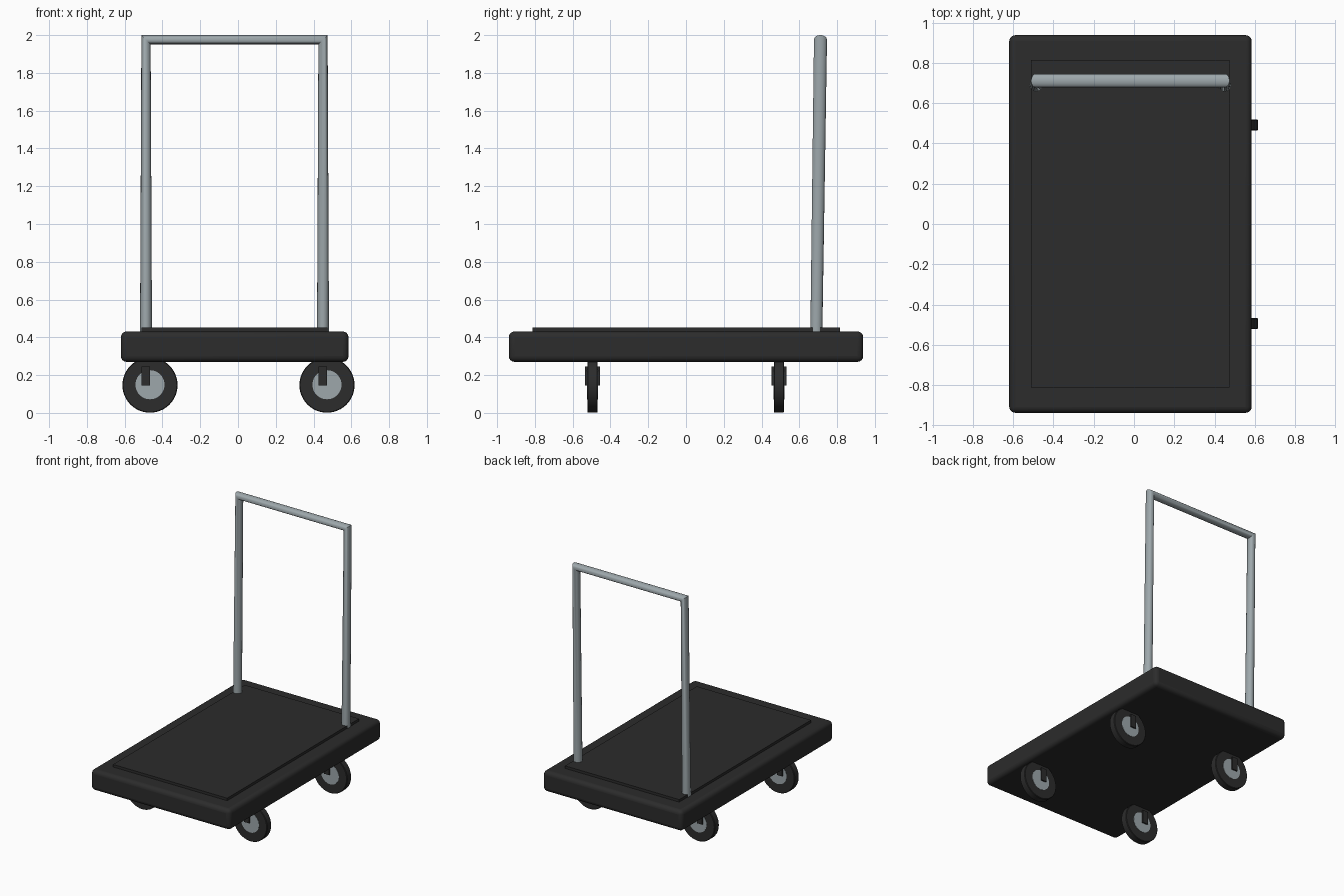
import bpy
import math

if "Cube" in bpy.data.objects:
    bpy.data.objects.remove(bpy.data.objects["Cube"], do_unlink=True)


def material(name, rgb):
    m = bpy.data.materials.new(name)
    m.use_nodes = True
    color = (*rgb, 1)
    m.diffuse_color = color
    m.node_tree.nodes["Principled BSDF"].inputs["Base Color"].default_value = color
    return m


black = material("black plastic", (0.025, 0.025, 0.025))
steel = material("grey steel", (0.34, 0.39, 0.41))


def finish(obj, name, mat, bevel=0, segments=1):
    obj.name = name
    obj.data.materials.append(mat)
    if bevel:
        mod = obj.modifiers.new("rounded edges", "BEVEL")
        mod.width = bevel
        mod.segments = segments
        mod.limit_method = "ANGLE"
    return obj


def box(name, low, high, mat, bevel=0, segments=1):
    centre = [(a + b) / 2 for a, b in zip(low, high)]
    bpy.ops.mesh.primitive_cube_add(size=1, location=centre)
    obj = bpy.context.object
    obj.scale = [b - a for a, b in zip(low, high)]
    bpy.ops.object.transform_apply(location=False, rotation=False, scale=True)
    return finish(obj, name, mat, bevel, segments)


def disc(name, centre, radius, width, mat, bevel=0):
    bpy.ops.mesh.primitive_cylinder_add(vertices=48, radius=radius, depth=width,
                                        location=centre, rotation=(math.pi / 2, 0, 0))
    obj = bpy.context.object
    bpy.ops.object.shade_smooth_by_angle(angle=math.radians(30))
    return finish(obj, name, mat, bevel)


# Deck with rounded edges and a thin mat on top
box("deck", (-0.62, -0.938, 0.27), (0.585, 0.938, 0.431), black, 0.03, 4)
bpy.ops.object.shade_smooth_by_angle(angle=math.radians(30))
box("deck_mat", (-0.512, -0.812, 0.43), (0.475, 0.815, 0.451), black)

# Four wheels, each with a hub and a short bracket beside the axle
for end, y in (("front", -0.495), ("back", 0.492)):
    for side, x in (("right", -0.466), ("left", 0.471)):
        label = f"{end}_{side}"
        disc(f"{label}_tire", (x, y, 0.147), 0.146, 0.054, black, 0.004)
        disc(f"{label}_hub", (x, y, 0.149), 0.077, 0.058, steel)
        box(f"{label}_bracket", (x - 0.045, y - 0.039, 0.146),
            (x, y + 0.039, 0.246), black)

# Push handle: one bent tube leaning slightly back
path = bpy.data.curves.new("handle", "CURVE")
path.dimensions = "3D"
path.bevel_depth = 0.0345
path.bevel_resolution = 6
path.use_fill_caps = True
spline = path.splines.new("POLY")
corners = [(-0.487, 0.69, 0.42, 0.92), (-0.487, 0.712, 1.976, 1),
           (0.45, 0.712, 1.976, 1), (0.45, 0.69, 0.42, 0.92)]
spline.points.add(len(corners) - 1)
for point, (x, y, z, thickness) in zip(spline.points, corners):
    point.co = (x, y, z, 1)
    point.radius = thickness
spline.use_smooth = True
handle = bpy.data.objects.new("handle", path)
bpy.context.collection.objects.link(handle)
bpy.ops.object.select_all(action="DESELECT")
handle.select_set(True)
bpy.context.view_layer.objects.active = handle
bpy.ops.object.convert(target="MESH")
handle = bpy.context.object
handle.data.materials.clear()
finish(handle, "handle", steel)
bpy.ops.object.shade_smooth_by_angle(angle=math.radians(40))
